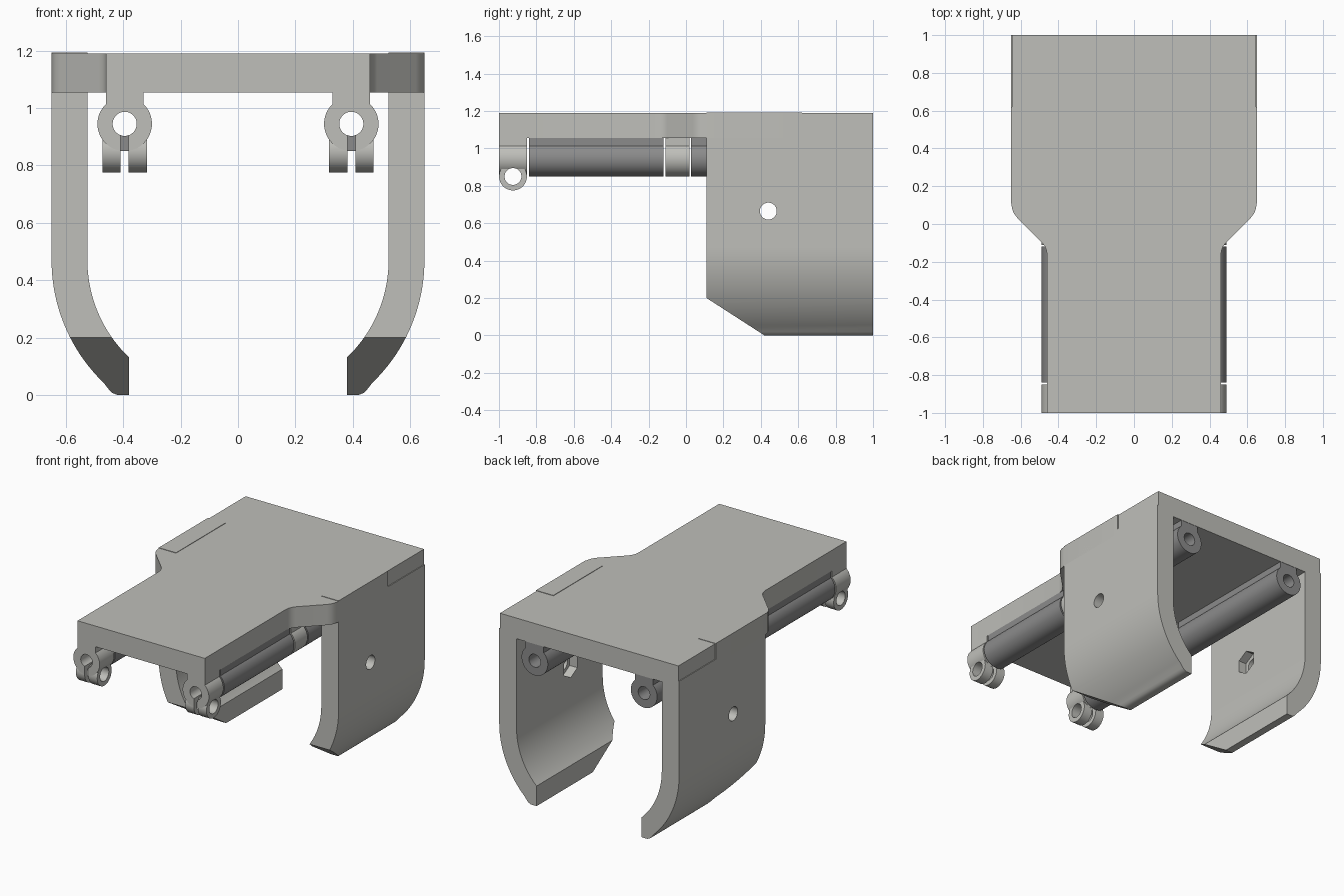
import bpy, bmesh, math
from mathutils import Vector

if "Cube" in bpy.data.objects:
    bpy.data.objects.remove(bpy.data.objects["Cube"])


def material(name, rgb):
    m = bpy.data.materials.new(name)
    m.diffuse_color = (*rgb, 1)
    m.use_nodes = True
    m.node_tree.nodes["Principled BSDF"].inputs["Base Color"].default_value = m.diffuse_color
    return m


LIGHT = material("light grey plastic", (0.52, 0.52, 0.49))
DARK = material("dark grey tube", (0.26, 0.26, 0.26))


def prism(name, pts, axis, a, b, mat=LIGHT):
    """Extrude a closed 2D outline along an axis from a to b."""
    place = {"x": lambda u, v, t: (t, u, v),
             "y": lambda u, v, t: (u, t, v),
             "z": lambda u, v, t: (u, v, t)}[axis]
    bm = bmesh.new()
    face = bm.faces.new([bm.verts.new(place(u, v, a)) for u, v in pts])
    ext = bmesh.ops.extrude_face_region(bm, geom=[face])
    verts = [g for g in ext["geom"] if isinstance(g, bmesh.types.BMVert)]
    bmesh.ops.translate(bm, verts=verts, vec=Vector(place(0, 0, b - a)))
    bmesh.ops.recalc_face_normals(bm, faces=bm.faces)
    me = bpy.data.meshes.new(name)
    bm.to_mesh(me)
    bm.free()
    me.materials.append(mat)
    ob = bpy.data.objects.new(name, me)
    bpy.context.collection.objects.link(ob)
    return ob


def arc(cx, cy, r, a0=0, a1=360, n=48):
    full = abs(a1 - a0) == 360
    steps = n if full else n + 1
    return [(cx + r * math.cos(math.radians(a0 + (a1 - a0) * i / n)),
             cy + r * math.sin(math.radians(a0 + (a1 - a0) * i / n))) for i in range(steps)]


def rect(u0, u1, v0, v1):
    return [(u0, v0), (u1, v0), (u1, v1), (u0, v1)]


def boolean(ob, other, op="DIFFERENCE"):
    mod = ob.modifiers.new("bool", "BOOLEAN")
    mod.operation, mod.object, mod.solver = op, other, "EXACT"
    bpy.context.view_layer.objects.active = ob
    bpy.ops.object.modifier_apply(modifier=mod.name)
    bpy.data.objects.remove(other)


# Top plate with a narrowed front half
half = [(0.645, 1), (0.645, 0.62), (0.65, 0.62), (0.65, 0.11), (0.644, 0.075), (0.635, 0.055),
        (0.62, 0.035), (0.485, -0.1), (0.472, -0.118), (0.464, -0.138), (0.46, -0.165), (0.46, -1)]
prism("top_plate", half + [(-x, y) for x, y in reversed(half)], "z", 1.055, 1.19)

# Curved side walls
profile = ([(0.65, 1.193), (0.65, 0.8)] + arc(0.056, 0.47, 0.594, 0, -46, 24)
           + [(0.45, 0.019), (0.438, 0.007), (0.42, 0.0), (0.38, 0)]
           + arc(0.056, 0.47, 0.469, -46.3, 0, 24) + [(0.525, 1.193)])
for s, side in ((-1, "left"), (1, "right")):
    wall = prism(side + "_wall", [(s * x, z) for x, z in profile], "y", 0.11, 1)
    # Sloped lower front corner
    boolean(wall, prism("corner_cutter", [(0.0, 0.271), (0.0, -0.1), (0.575, -0.1)],
                        "x", s * 0.2, s * 0.8))
    # Shallow step at the upper rear corner
    boolean(wall, prism("step_cutter", rect(0.62, 1.1, 1.09, 1.3), "x", s * 0.645, s * 0.8))
    boolean(wall, prism("step_top_cutter", rect(0.62, 1.1, 1.19, 1.3), "x", s * 0.4, s * 0.8))
    # Bolt hole and hexagonal nut pocket
    boolean(wall, prism("hole_cutter", arc(0.44, 0.665, 0.045), "x", s * 0.4, s * 0.8))
    boolean(wall, prism("nut_cutter", arc(0.44, 0.665, 0.078, 30, 390, 6),
                        "x", s * 0.4, s * 0.58))

# Rod channels hanging below the plate
CX, CZ, R, BORE = 0.395, 0.945, 0.095, 0.042


def channel(name, s, y0, y1, mat):
    ob = prism(name, arc(s * CX, CZ, R), "y", y0, y1, mat)
    boolean(ob, prism("neck", rect(s * CX - 0.065, s * CX + 0.065, 0.96, 1.056),
                      "y", y0, y1, mat), "UNION")
    return ob


def bore(ob, s, mat):
    boolean(ob, prism("bore_cutter", arc(s * CX, CZ, BORE), "y", -1.2, 1.2, mat))


for s, side in ((-1, "left"), (1, "right")):
    for label, y0, y1, mat in (("front_tube", -0.84, -0.12, DARK),
                               ("middle_ring", -0.11, 0.018, LIGHT),
                               ("rear_tube", 0.028, 0.998, DARK)):
        bore(channel(f"{side}_{label}", s, y0, y1, mat), s, mat)

    # Split clamp with rounded lugs and a cross bolt hole
    clamp = channel(side + "_clamp", s, -1, -0.85, LIGHT)
    lug = arc(-0.925, 0.85, 0.0745, 180, 360, 24) + arc(-0.925, 0.85, 0.0745, 0, 180, 24)[1:-1]
    boolean(clamp, prism("lug", lug, "x", s * CX - 0.077, s * CX + 0.077), "UNION")
    bore(clamp, s, LIGHT)
    boolean(clamp, prism("slit_cutter", rect(s * CX - 0.014, s * CX + 0.014, 0.7, CZ),
                         "y", -1.1, -0.8))
    boolean(clamp, prism("bolt_cutter", arc(-0.925, 0.85, 0.045),
                         "x", s * CX - 0.2, s * CX + 0.2))

# Smooth the curves, keep the edges sharp
bpy.ops.object.select_all(action="SELECT")
bpy.ops.object.shade_smooth_by_angle(angle=math.radians(30))
